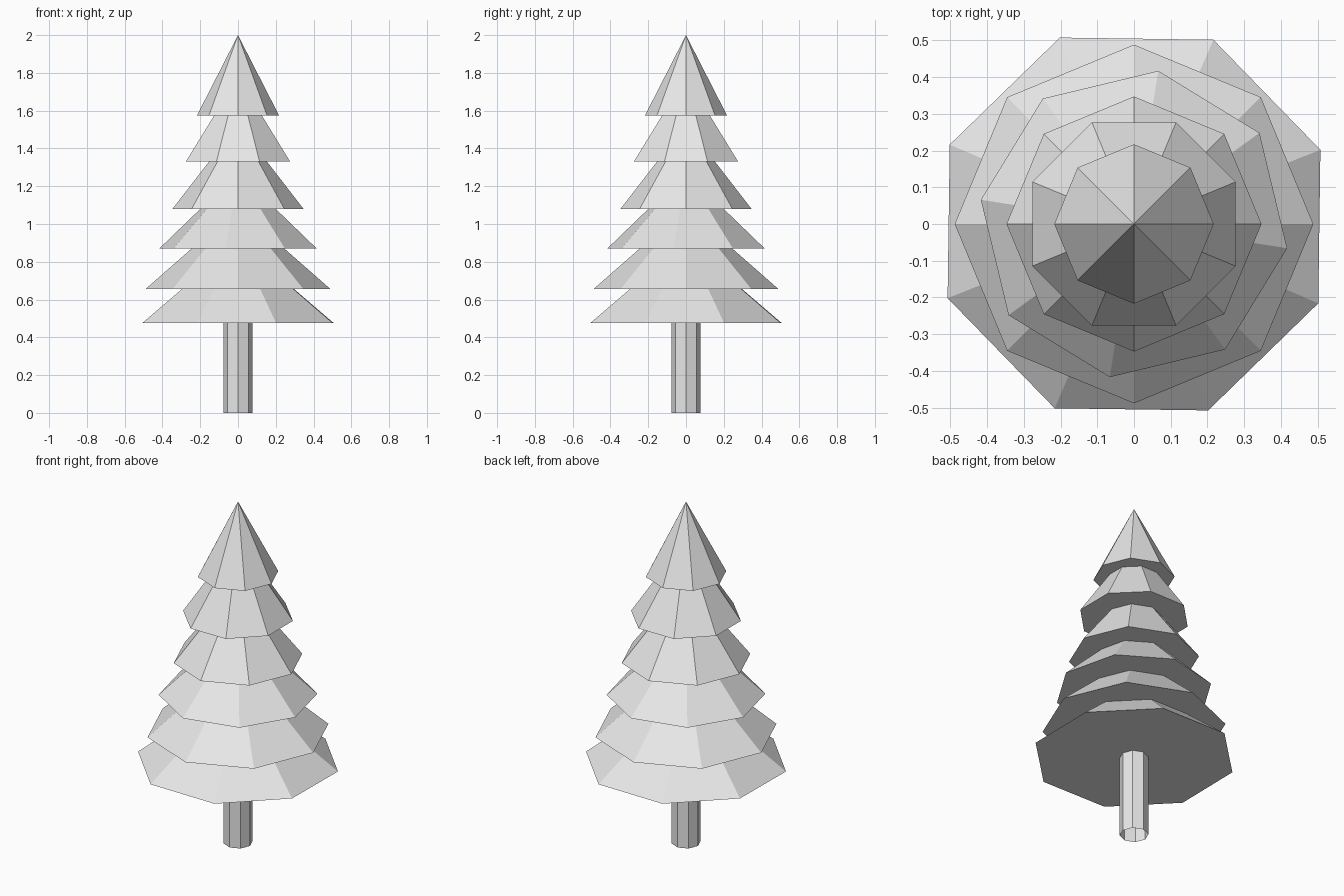
import bpy
import bmesh
from math import cos, sin, radians, tau

SIDES = 8

cube = bpy.data.objects.get("Cube")
if cube:
    bpy.data.objects.remove(cube, do_unlink=True)

grey = bpy.data.materials.new("light_grey")
grey.use_nodes = True
grey.diffuse_color = (0.8, 0.8, 0.8, 1)
grey.node_tree.nodes["Principled BSDF"].inputs["Base Color"].default_value = (0.8, 0.8, 0.8, 1)


def ring(bm, radius, z, turn):
    """Octagon of vertices, first corner turned from +x by the given degrees."""
    angles = [radians(turn) + tau * i / SIDES for i in range(SIDES)]
    return [bm.verts.new((radius * cos(a), radius * sin(a), z)) for a in angles]


def tapered(name, r_low, z_low, r_top, z_top, turn, capped=True):
    """Flat-sided cone, frustum or tube; a zero top radius makes a point."""
    bm = bmesh.new()
    low = ring(bm, r_low, z_low, turn)
    if r_top:
        top = ring(bm, r_top, z_top, turn)
    else:
        top = [bm.verts.new((0, 0, z_top))] * SIDES
    for i in range(SIDES):
        j = (i + 1) % SIDES
        corners = [low[i], low[j], top[j], top[i]]
        bm.faces.new(corners if r_top else corners[:3])
    if capped:
        bm.faces.new(low[::-1])
        if r_top:
            bm.faces.new(top)
    mesh = bpy.data.meshes.new(name)
    bm.to_mesh(mesh)
    bm.free()
    mesh.materials.append(grey)
    obj = bpy.data.objects.new(name, mesh)
    bpy.context.collection.objects.link(obj)


# Trunk: open octagonal tube
tapered("trunk", 0.077, 0, 0.077, 0.475, 0, capped=False)

# Foliage tiers, bottom to top: base radius, base height, top radius, turn
tiers = [
    (0.546, 0.475, 0.315, 21.7),
    (0.488, 0.657, 0.243, 0),
    (0.422, 0.87, 0.20, -9),
    (0.347, 1.08, 0.152, 0),
    (0.299, 1.33, 0.135, 22.5),
    (0.217, 1.575, 0, 0),
]
tops = [tier[1] for tier in tiers[1:]] + [2.0]
for n, ((r_low, z_low, r_top, turn), z_top) in enumerate(zip(tiers, tops), 1):
    # Each frustum rises a hair into the tier above so the caps never coincide
    overlap = 0.002 if r_top else 0
    tapered(f"foliage_tier_{n}", r_low, z_low, r_top, z_top + overlap, turn)
